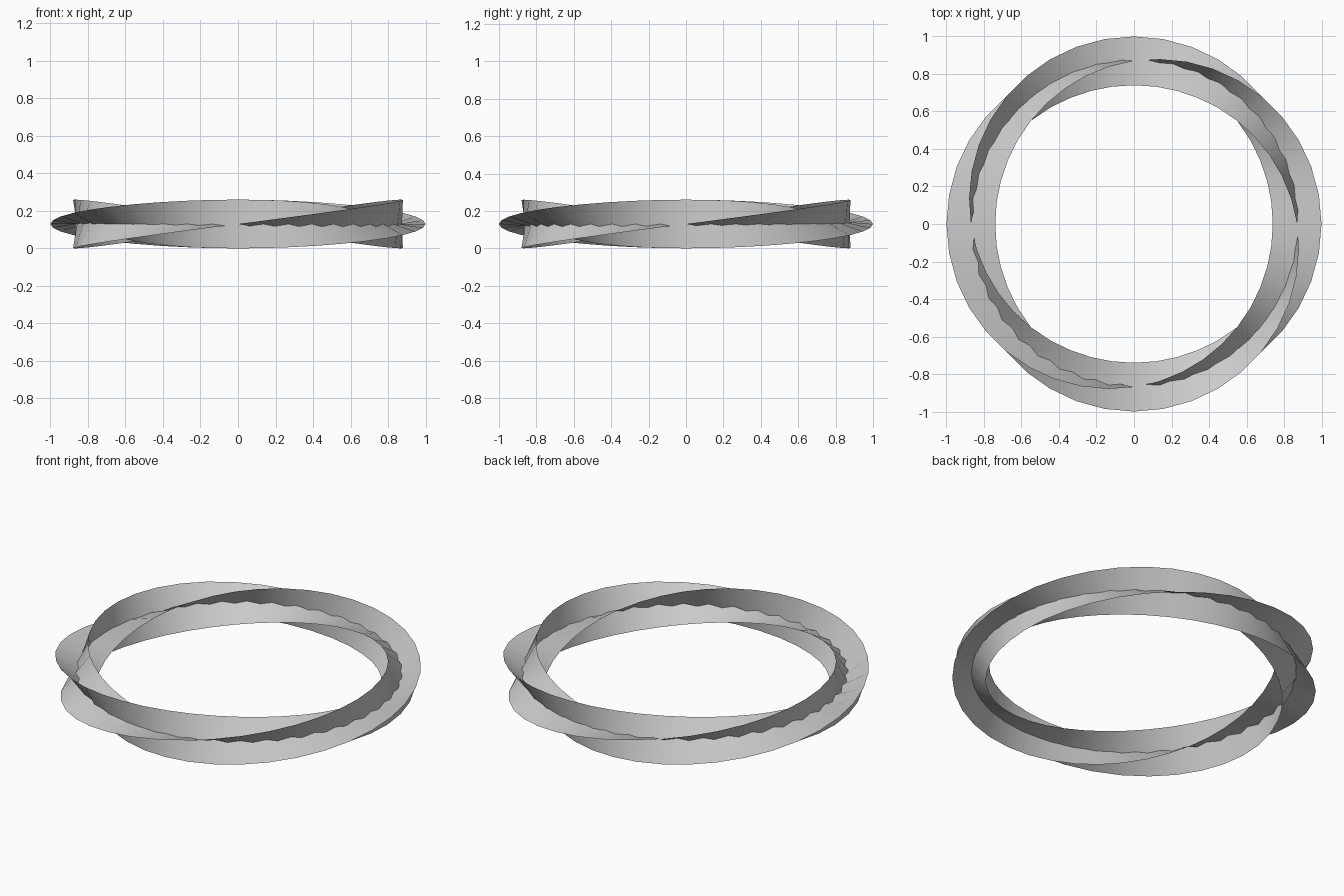
import bpy
import bmesh
from math import sin, cos, tau, pi

RING = 0.87      # radius of the centre line
HALF = 0.13      # half the ribbon width
SEGMENTS = 40

old = bpy.data.objects.get("Cube")
if old:
    bpy.data.objects.remove(old, do_unlink=True)

grey = bpy.data.materials.new("plain grey")
grey.use_nodes = True
colour = (0.6, 0.6, 0.6, 1)
grey.diffuse_color = colour
grey.node_tree.nodes["Principled BSDF"].inputs["Base Color"].default_value = colour


def twisted_ribbon(name, phase):
    """Closed flat ribbon that makes one full twist around the ring."""
    bm = bmesh.new()
    rows = []
    for i in range(SEGMENTS):
        a = tau * i / SEGMENTS
        row = []
        for side in (HALF, -HALF):
            r = RING + side * cos(a + phase)
            row.append(bm.verts.new((r * cos(a), r * sin(a), HALF + side * sin(a + phase))))
        rows.append(row)
    for i, (p, q) in enumerate(rows):
        s, t = rows[(i + 1) % SEGMENTS]
        bm.faces.new((p, s, t, q)).smooth = True
    mesh = bpy.data.meshes.new(name)
    bm.to_mesh(mesh)
    bm.free()
    mesh.materials.append(grey)
    ribbon = bpy.data.objects.new(name, mesh)
    bpy.context.collection.objects.link(ribbon)


# Two ribbons crossing at right angles along the centre line
twisted_ribbon("first_ribbon", 0)
twisted_ribbon("second_ribbon", pi / 2)
